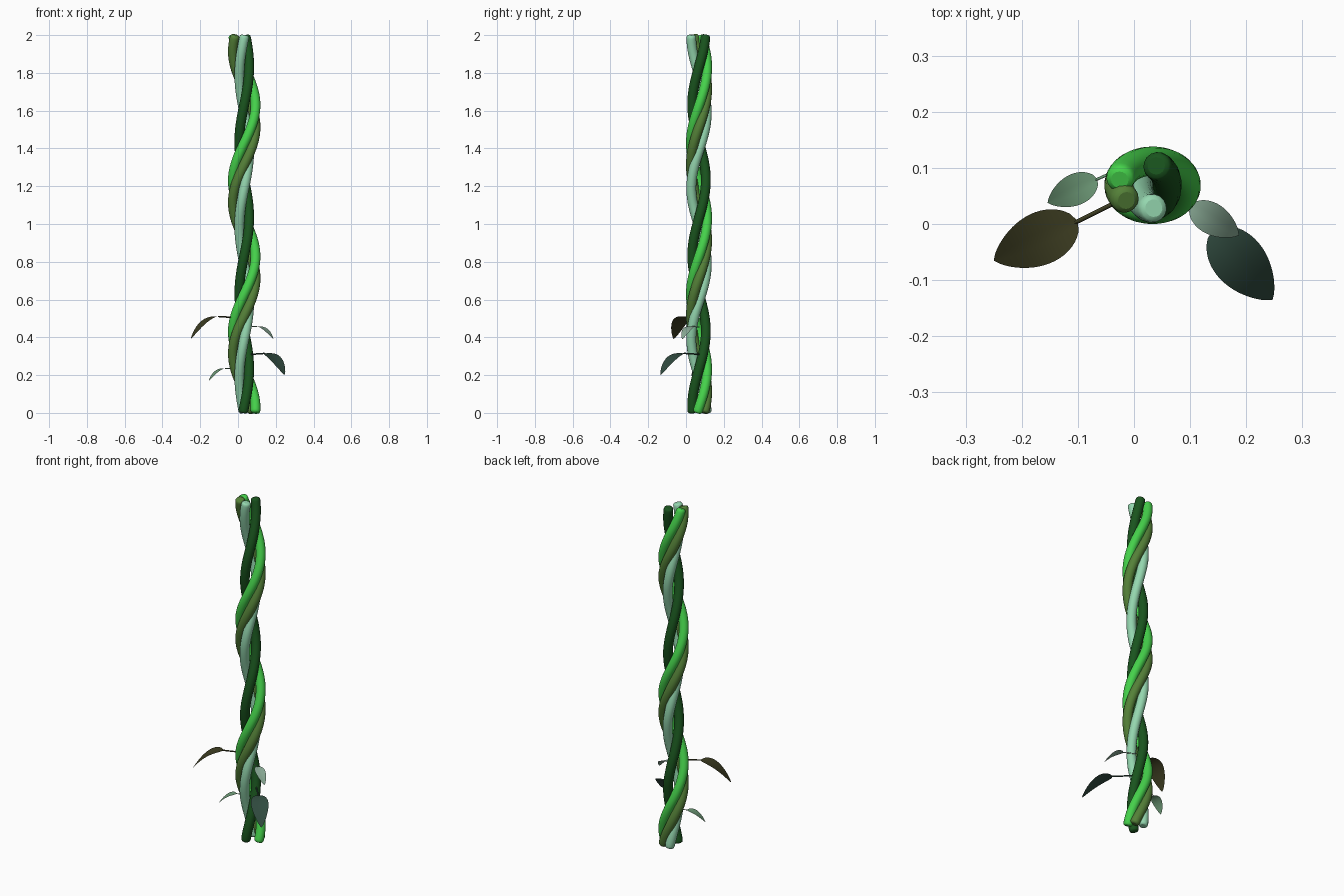
import bpy, bmesh
from math import sin, cos, pi, radians
from mathutils import Vector

if "Cube" in bpy.data.objects:
    bpy.data.objects.remove(bpy.data.objects["Cube"])

AXIS = Vector((0.033, 0.069, 0))
HEIGHT, TURNS = 2.0, 2.5


def material(name, rgb):
    m = bpy.data.materials.new(name)
    m.diffuse_color = (*rgb, 1)
    m.use_nodes = True
    m.node_tree.nodes["Principled BSDF"].inputs["Base Color"].default_value = m.diffuse_color
    return m


def tube(name, pts, radii, mat, res):
    # round tube swept along points, converted to a mesh
    cu = bpy.data.curves.new(name, 'CURVE')
    cu.dimensions = '3D'
    cu.bevel_depth = 1.0
    cu.bevel_resolution = res
    cu.use_fill_caps = True
    sp = cu.splines.new('POLY')
    sp.points.add(len(pts) - 1)
    for p, co, r in zip(sp.points, pts, radii):
        p.co = (*co, 1)
        p.radius = r
    sp.use_smooth = True
    cu.materials.append(mat)
    ob = bpy.data.objects.new(name, cu)
    bpy.context.collection.objects.link(ob)
    bpy.ops.object.select_all(action='DESELECT')
    ob.select_set(True)
    bpy.context.view_layer.objects.active = ob
    bpy.ops.object.convert(target='MESH')
    bpy.ops.object.shade_smooth_by_angle(angle=radians(50))


def strand_point(z, top_angle, rx, ry):
    a = radians(top_angle) - 2 * pi * TURNS * (HEIGHT - z) / HEIGHT
    return AXIS + Vector((rx * cos(a), ry * sin(a), z))


def strand(name, top_angle, rx, ry, rgb):
    n, r = 120, 0.026
    zs = [HEIGHT * i / n for i in range(n + 1)]
    zs = [0, 0.003, 0.008] + zs[1:-1] + [HEIGHT - 0.008, HEIGHT - 0.003, HEIGHT]
    radii = [r] * len(zs)
    for i, k in enumerate((0.6, 0.84, 0.96)):
        radii[i] = radii[-1 - i] = r * k      # rounded ends
    tube(name, [strand_point(z, top_angle, rx, ry) for z in zs],
         radii, material(name + "_colour", rgb), 6)


def leaf(name, root, base, tip, half_width, stem_r, rgb):
    mat = material(name + "_colour", rgb)
    root, base, tip = Vector(root), Vector(base), Vector(tip)
    # stem runs slightly into the blade
    along = (tip - base)
    drop = -along.z
    along.z = 0
    side = Vector((-along.y, along.x, 0)).normalized()
    tube(name + "_stem", [root, base, base + along * 0.04], [stem_r, stem_r, stem_r * 0.4], mat, 2)
    # blade: pointed oval, bending down towards the tip
    ns, nt = 24, 8
    peak = 0.43 ** 0.6 * 0.57 ** 0.8
    bm = bmesh.new()
    rows = []
    for i in range(ns + 1):
        s = i / ns
        w = half_width * s ** 0.6 * (1 - s) ** 0.8 / peak
        row = []
        for j in range(nt + 1):
            t = 2 * j / nt - 1
            z = -drop * s ** 2.1 + 0.08 * w * abs(t)
            row.append(bm.verts.new(base + along * s + side * w * t + Vector((0, 0, z))))
        rows.append(row)
    for a, b in zip(rows, rows[1:]):
        for j in range(nt):
            bm.faces.new((a[j], b[j], b[j + 1], a[j + 1])).smooth = True
    bmesh.ops.remove_doubles(bm, verts=bm.verts, dist=1e-5)
    me = bpy.data.meshes.new(name)
    bm.to_mesh(me)
    bm.free()
    me.materials.append(mat)
    ob = bpy.data.objects.new(name, me)
    bpy.context.collection.objects.link(ob)


# four twisted vine strands
strand("bright_strand", 167, 0.060, 0.043, (0.06, 0.64, 0.07))
strand("olive_strand", 219, 0.060, 0.043, (0.09, 0.22, 0.04))
strand("mint_strand", 275, 0.026, 0.041, (0.30, 0.68, 0.43))
strand("dark_strand", 75, 0.026, 0.036, (0.01, 0.09, 0.013))

# four leaves near the base
leaf("olive_leaf", (-0.02, 0.045, 0.505), (-0.10, 0.005, 0.51), (-0.25, -0.065, 0.39), 0.047, 0.004, (0.045, 0.045, 0.015))
leaf("teal_leaf", (0.07, 0.07, 0.31), (0.14, -0.01, 0.315), (0.247, -0.135, 0.20), 0.047, 0.004, (0.03, 0.07, 0.05))
leaf("sage_leaf", (-0.01, 0.105, 0.235), (-0.065, 0.08, 0.235), (-0.154, 0.038, 0.17), 0.028, 0.0025, (0.16, 0.33, 0.19))
leaf("pale_leaf", (0.04, 0.07, 0.455), (0.10, 0.033, 0.457), (0.187, -0.02, 0.39), 0.028, 0.0025, (0.25, 0.40, 0.30))
